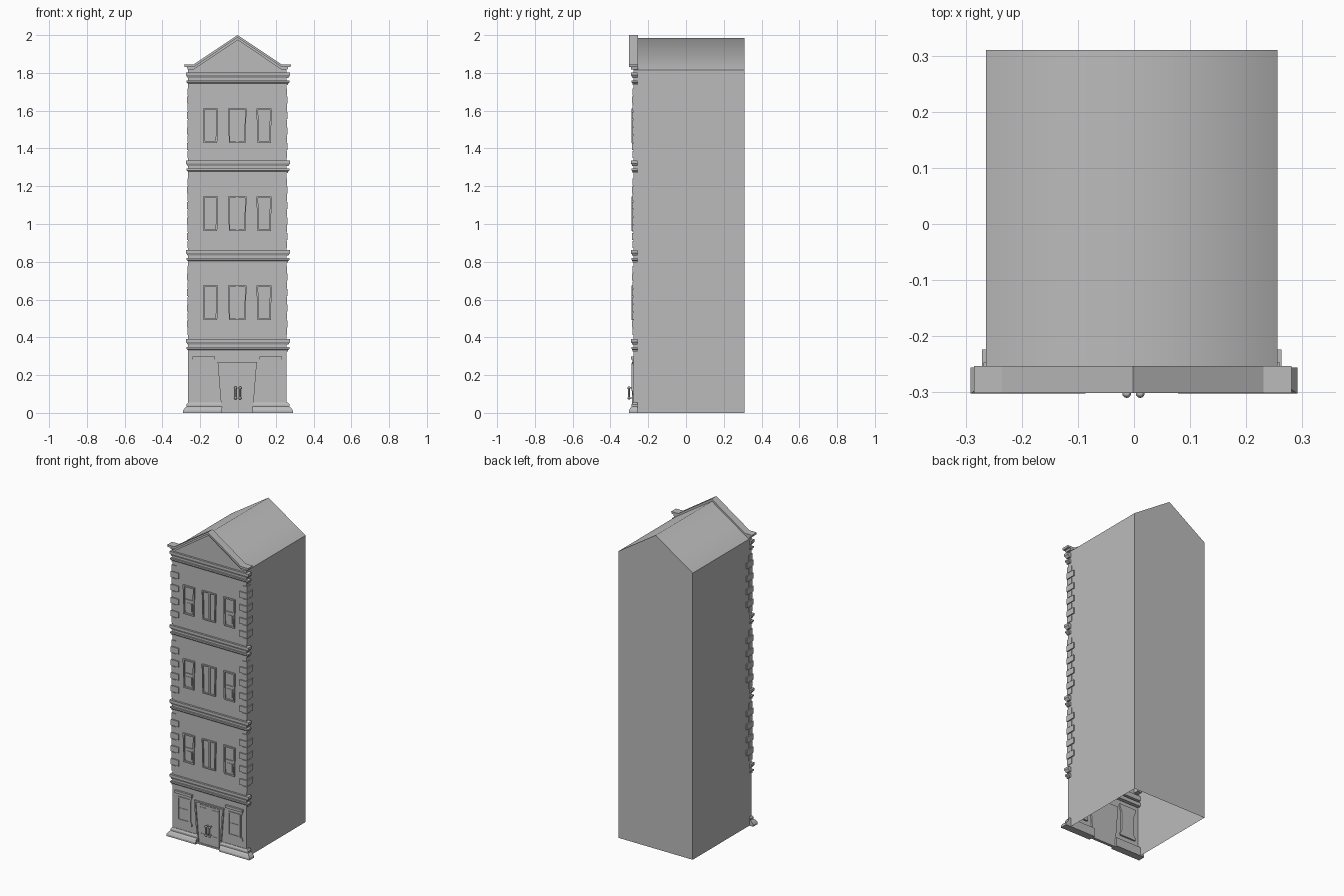
import bpy, bmesh
from mathutils import Matrix

cube = bpy.data.objects.get("Cube")
if cube:
    bpy.data.objects.remove(cube, do_unlink=True)

CX = -0.004          # centre line of the house body
HALF = 0.26          # half width of the body
WALL = -0.279        # front wall plane
BACK = 0.31
TRIM_BACK = -0.256   # how far the trim wraps round the sides

stone = bpy.data.materials.new("plain_grey")
stone.use_nodes = True
grey = (0.5, 0.5, 0.5, 1)
stone.diffuse_color = grey
stone.node_tree.nodes["Principled BSDF"].inputs["Base Color"].default_value = grey


def finish(name, bm):
    bmesh.ops.recalc_face_normals(bm, faces=bm.faces[:])
    mesh = bpy.data.meshes.new(name)
    bm.to_mesh(mesh)
    bm.free()
    mesh.materials.append(stone)
    obj = bpy.data.objects.new(name, mesh)
    bpy.context.scene.collection.objects.link(obj)
    return obj


def add_prism(bm, outline, y0, y1):
    """Extrude an x-z outline from y0 (front) to y1; return the front face."""
    front = [bm.verts.new((x, y0, z)) for x, z in outline]
    back = [bm.verts.new((x, y1, z)) for x, z in outline]
    face = bm.faces.new(front)
    bm.faces.new(back[::-1])
    n = len(outline)
    for i in range(n):
        j = (i + 1) % n
        bm.faces.new((front[i], back[i], back[j], front[j]))
    return face


def add_box(bm, x0, x1, y0, y1, z0, z1):
    return add_prism(bm, [(x0, z0), (x1, z0), (x1, z1), (x0, z1)], y0, y1)


def add_moulding(bm, x0, x1, profile, left=True, right=True):
    """Stack rectangles (overhang, z) into a moulding that wraps the corners."""
    rings = []
    for o, z in profile:
        a, b = x0 - o * left, x1 + o * right
        f = WALL - 0.75 * o
        rings.append([bm.verts.new((x, y, z)) for x, y in
                      ((a, f), (b, f), (b, TRIM_BACK), (a, TRIM_BACK))])
    for lo, hi in zip(rings, rings[1:]):
        for i in range(4):
            j = (i + 1) % 4
            bm.faces.new((lo[i], lo[j], hi[j], hi[i]))
    bm.faces.new(rings[0])
    bm.faces.new(rings[-1])


def add_framed_panel(bm, outline, front, rim, pane):
    """A raised casing whose middle is sunk back to the pane plane."""
    face = add_prism(bm, outline, front, WALL + 0.01)
    bmesh.ops.recalc_face_normals(bm, faces=bm.faces[:])
    bmesh.ops.inset_region(bm, faces=[face], thickness=rim)
    hole = bmesh.ops.extrude_face_region(bm, geom=[face])
    if face.is_valid:
        bm.faces.remove(face)
    for v in hole["geom"]:
        if isinstance(v, bmesh.types.BMVert):
            v.co.y = pane


# House body: gabled shell, open underneath, softly shaded roof
bm = bmesh.new()
L, R = CX - HALF, CX + HALF
add_prism(bm, [(L, 0), (R, 0), (R, 1.815), (CX, 1.985), (L, 1.815)], WALL, BACK)
bmesh.ops.recalc_face_normals(bm, faces=bm.faces[:])
floor = [f for f in bm.faces if f.normal.z < -0.9]
bmesh.ops.delete(bm, geom=floor, context="FACES_ONLY")
for f in bm.faces:
    f.smooth = 0.3 < f.normal.z < 0.95
finish("house_body", bm)

# Pediment: stepped raking cornice with flat ends
def rake(half, top, thick, end):
    upper = [(-end, top - 0.155), (-half, top - 0.155), (0, top),
             (half, top - 0.155), (end, top - 0.155)]
    lower = [(x * 0.99, z - thick) for x, z in reversed(upper)]
    return [(x + CX + 0.002, z) for x, z in upper + lower]

bm = bmesh.new()
add_prism(bm, rake(0.233, 2.0, 0.013, 0.283), -0.301, -0.253)
add_prism(bm, rake(0.233, 1.987, 0.013, 0.268), -0.292, -0.254)
finish("pediment_cornice", bm)

# Paired string courses between the storeys
bm = bmesh.new()
for top in (1.803, 1.336, 0.862, 0.391):
    add_moulding(bm, -HALF, HALF, [(0.006, top - 0.03), (0.011, top - 0.022),
                                   (0.016, top - 0.015), (0.016, top)])
    add_moulding(bm, -HALF, HALF, [(0.006, top - 0.066), (0.006, top - 0.058),
                                   (0.013, top - 0.052), (0.013, top - 0.043)])
finish("string_courses", bm)

# Plinth on each side of the door
bm = bmesh.new()
plinth = [(0.031, 0), (0.031, 0.012), (0.022, 0.025), (0.012, 0.034),
          (0.012, 0.045), (0.004, 0.055)]
add_moulding(bm, -HALF, CX - 0.082, plinth, right=False)
add_moulding(bm, CX + 0.082, HALF, plinth, left=False)
finish("plinth", bm)

# Corner quoins: nine alternating blocks per storey
bm = bmesh.new()
for base in (0.41, 0.872, 1.348):
    for k in range(9):
        is_long = k % 2 == 1
        z = base + k * 0.0412
        width, depth = (0.054, 0.062) if is_long else (0.034, 0.036)
        out = 0.007 if is_long else 0.004
        for side in (-1, 1):
            xs = sorted((CX + side * (HALF + out), CX + side * (HALF + out - width)))
            add_box(bm, *xs, WALL - out, WALL - out + depth, z + 0.002, z + 0.039)
finish("corner_quoins", bm)

# Upper windows: sash windows at the sides, double casement in the middle
sashes, casements = bmesh.new(), bmesh.new()
FRONT, PANE = -0.288, -0.2795
for base in (0.492, 0.963, 1.43):
    top = base + 0.182
    for side in (-1, 1):
        c = CX + side * 0.142
        add_framed_panel(sashes, [(c - 0.036, base), (c + 0.036, base),
                                  (c + 0.04, top), (c - 0.04, top)], FRONT, 0.012, PANE)
        add_box(sashes, c - 0.026, c + 0.026, -0.285, WALL + 0.005,
                base + 0.084, base + 0.096)
        add_box(sashes, c - 0.018, c + 0.018, -0.282, WALL + 0.005,
                base + 0.022, base + 0.074)
    add_framed_panel(casements, [(CX - 0.044, base), (CX + 0.044, base),
                                 (CX + 0.049, top), (CX - 0.049, top)], FRONT, 0.01, PANE)
    add_box(casements, CX - 0.007, CX + 0.007, -0.286, WALL + 0.005,
            base + 0.008, top - 0.008)
finish("side_windows", sashes)
finish("middle_windows", casements)

# Ground floor windows with flared head and sill
bm = bmesh.new()
for side in (-1, 1):
    c = CX + side * 0.177
    half = [(0.056, 0.095), (0.056, 0.108), (0.046, 0.125), (0.046, 0.25),
            (0.058, 0.28), (0.058, 0.298)]
    outline = [(c + x, z) for x, z in half] + [(c - x, z) for x, z in reversed(half)]
    add_prism(bm, outline, -0.2845, WALL + 0.01)
    add_framed_panel(bm, [(c - 0.042, 0.115), (c + 0.042, 0.115),
                          (c + 0.042, 0.265), (c - 0.042, 0.265)], -0.289, 0.012, -0.285)
    add_box(bm, c - 0.032, c + 0.032, -0.288, -0.28, 0.185, 0.195)
    add_box(bm, c - 0.06, c + 0.06, -0.291, WALL + 0.01, 0.282, 0.298)
finish("ground_windows", bm)

# Entrance: tapered surround and two panelled leaves
bm = bmesh.new()
add_framed_panel(bm, [(CX - 0.082, 0), (CX + 0.082, 0), (CX + 0.104, 0.27),
                      (CX - 0.104, 0.27)], -0.287, 0.013, PANE)
finish("door_surround", bm)

bm = bmesh.new()
for side in (-1, 1):
    xs = sorted((CX + side * 0.002, CX + side * 0.07))
    add_box(bm, *xs, -0.2825, WALL + 0.005, 0.005, 0.252)
    ps = sorted((CX + side * 0.022, CX + side * 0.062))
    add_box(bm, *ps, -0.285, WALL, 0.02, 0.072)
    add_box(bm, *ps, -0.285, WALL, 0.15, 0.238)
finish("door_leaves", bm)

# Door pulls: upright bars with end knobs, on short posts
bm = bmesh.new()
for side in (-1, 1):
    x = CX + 0.003 + side * 0.012
    place = Matrix.Translation((x, -0.302, 0.105))
    bmesh.ops.create_cone(bm, cap_ends=True, segments=10, radius1=0.005,
                          radius2=0.005, depth=0.06, matrix=place)
    for z in (0.078, 0.132):
        bmesh.ops.create_uvsphere(bm, u_segments=10, v_segments=6, radius=0.008,
                                  matrix=Matrix.Translation((x, -0.302, z)))
        add_box(bm, x - 0.003, x + 0.003, -0.302, -0.28, z - 0.003, z + 0.003)
pulls = finish("door_pulls", bm)
bpy.context.view_layer.objects.active = pulls
pulls.select_set(True)
bpy.ops.object.shade_smooth_by_angle()
